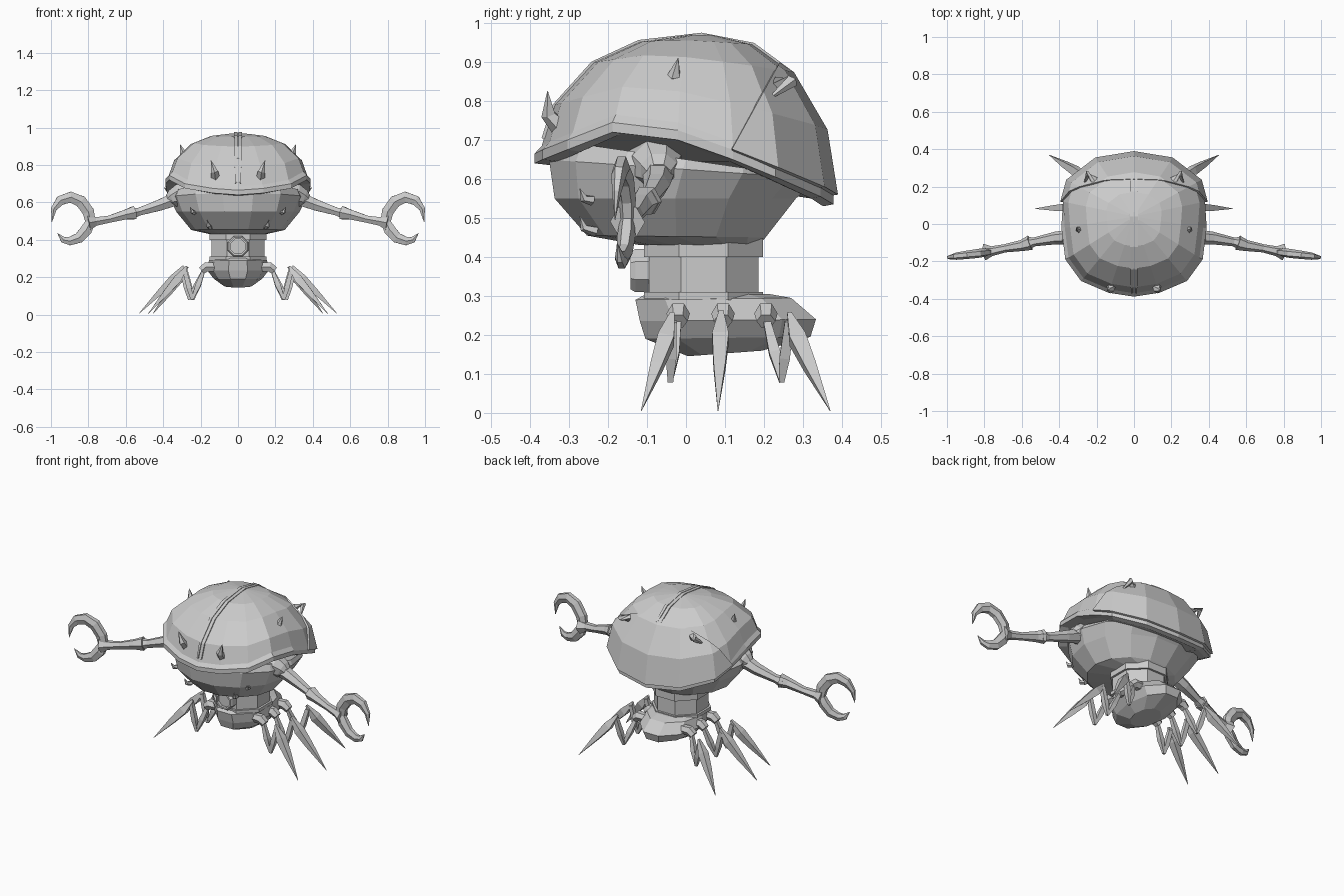
import bpy, bmesh
from math import sin, cos, pi, radians
from mathutils import Vector

cube = bpy.data.objects.get("Cube")
if cube:
    bpy.data.objects.remove(cube)

grey = bpy.data.materials.new("plain_grey")
grey.use_nodes = True
GREY = (0.6, 0.6, 0.6, 1)
grey.diffuse_color = GREY
grey.node_tree.nodes["Principled BSDF"].inputs["Base Color"].default_value = GREY


def loft(name, rings, mirror=False, closed=False):
    """Skin a list of equal point rings; cap the ends or join them in a loop."""
    bm = bmesh.new()
    loops = [[bm.verts.new(p) for p in ring] for ring in rings]
    n = len(loops[0])
    pairs = list(zip(loops, loops[1:])) + ([(loops[-1], loops[0])] if closed else [])
    for a, b in pairs:
        for i in range(n):
            j = (i + 1) % n
            bm.faces.new((a[i], a[j], b[j], b[i]))
    if not closed:
        bm.faces.new(loops[0])
        bm.faces.new(loops[-1])
    bmesh.ops.remove_doubles(bm, verts=bm.verts, dist=0.0005)
    bmesh.ops.recalc_face_normals(bm, faces=bm.faces)
    mesh = bpy.data.meshes.new(name)
    bm.to_mesh(mesh)
    bm.free()
    mesh.materials.append(grey)
    obj = bpy.data.objects.new(name, mesh)
    bpy.context.collection.objects.link(obj)
    if mirror:
        obj.modifiers.new("mirror", "MIRROR").use_clip = False
    return obj


def tube(name, points, radii, sides=5, ref=(0, 1, 0), aspect=1.0, mirror=True):
    """Tapered limb along a path; aspect flattens it along ref."""
    pts = [Vector(p) for p in points]
    rings = []
    for i, p in enumerate(pts):
        t = (pts[min(i + 1, len(pts) - 1)] - pts[max(i - 1, 0)]).normalized()
        u = t.cross(Vector(ref)).normalized()
        v = u.cross(t)
        rings.append([p + radii[i] * (u * cos(a) + v * aspect * sin(a))
                      for a in (2 * pi * (k + 0.5) / sides for k in range(sides))])
    return loft(name, rings, mirror)


def oval(rx, y0, y1, z0, z1=None, sides=14):
    """Horizontal oval ring from y0 (height z0) to y1 (height z1)."""
    z1 = z0 if z1 is None else z1
    ring = []
    for k in range(sides):
        a = 2 * pi * (k + 0.5) / sides
        f = (1 - cos(a)) / 2
        ring.append((rx * sin(a), y0 + (y1 - y0) * f, z0 + (z1 - z0) * f))
    return ring


# Shell rim, from front to back on the left half
HALF = [(0, -.37, .665), (.13, -.35, .675), (.27, -.29, .70), (.35, -.18, .745),
        (.37, -.02, .725), (.38, .12, .675), (.35, .23, .63), (.2, .345, .58), (0, .378, .56)]
RIM = HALF + [(-x, y, z) for x, y, z in HALF[-2:0:-1]]
TOP_Y, TOP_Z = 0.04, 0.97


def dome_point(p, deg, grow=1.0):
    x, y, z = p
    r = max(cos(radians(deg)), 0) ** 0.88
    return (x * r * grow, TOP_Y + (y - TOP_Y) * r * grow,
            z + (TOP_Z - z) * sin(radians(deg)))


def rim_ring(scale, dz):
    return [(x * (scale if y < .1 else min(scale, 1)),
             y * (scale if y < .1 else min(scale, 1)), z + dz) for x, y, z in RIM]


# Domed shell with overhanging lip
dome = [[dome_point(p, d) for p in RIM] for d in (0, 24, 50, 70, 87)]
dome[0] = rim_ring(1.0, .02)
loft("shell", [rim_ring(.93, -.03), rim_ring(1.05, -.025), rim_ring(1.05, 0)] + dome)

# Rear shell plate, cut off by a slanted plane
plate = loft("rear_shell_plate", [[dome_point(p, d, 1.035) for p in RIM] for d in (0, 24, 50, 70)])
bm = bmesh.new()
bm.from_mesh(plate.data)
bmesh.ops.bisect_plane(bm, geom=bm.verts[:] + bm.edges[:] + bm.faces[:],
                       plane_co=(0, .12, .68), plane_no=(0, 1, -.55), clear_inner=True)
caps = [f for f in bm.faces if abs(f.normal.z) > .8 and f.calc_center_median().z < .7]
bmesh.ops.delete(bm, geom=caps, context="FACES_ONLY")
bm.to_mesh(plate.data)
bm.free()
thick = plate.modifiers.new("thickness", "SOLIDIFY")
thick.thickness = 0.025

# Twin ridges along the shell seam
seam = [dome_point(RIM[0], d) for d in (8, 24, 50, 70)] + [(0, TOP_Y, TOP_Z)]
seam += [dome_point(RIM[8], d) for d in (70, 52)]
tube("seam_ridge", [(.011, y, z - .004) for _, y, z in seam],
     [.006, .009, .011, .013, .013, .012, .008], 4, ref=(1, 0, 0))

# Rounded underside of the head
loft("head_bowl", [oval(.15, -.12, .19, .43), oval(.25, -.26, .21, .455, .45),
                   oval(.33, -.345, .29, .55), oval(.365, -.36, .345, .65, .6),
                   oval(.35, -.34, .34, .70, .6)])


# Neck: eight sided collars, column and round front badge
def octagon(r, z):
    return oval(r, .045 - r, .045 + r, z, sides=8)


loft("neck", [octagon(.165, .45), octagon(.165, .40), octagon(.152, .40),
              octagon(.152, .31), octagon(.165, .31), octagon(.165, .29)])


def badge_ring(r, y):
    return [(r * sin(a), y, .365 + r * cos(a)) for a in (pi * (k + .5) / 4 for k in range(8))]


loft("neck_badge", [badge_ring(.06, -.08), badge_ring(.06, -.13), badge_ring(.052, -.142),
                    badge_ring(.042, -.142), badge_ring(.042, -.12), badge_ring(.042, -.08)], closed=True)
loft("badge_disc", [badge_ring(.043, -.08), badge_ring(.043, -.125)])

# Lower body carrying the legs
loft("lower_body", [oval(.075, 0, .2, .145, .16, 10), oval(.13, -.115, .33, .19, .195, 10),
                    oval(.165, -.13, .345, .235, .24, 10), oval(.155, -.14, .28, .29, .295, 10),
                    oval(.12, -.1, .22, .31, .305, 10)])

# Three pairs of legs: hip block, inner strut, long spike
for name, hip_y, low, knee, tip in [
        ("front", -.02, (.245, -.04, .08), (.285, -.035, .235), (.48, -.115, .005)),
        ("middle", .095, (.26, .085, .08), (.30, .09, .24), (.53, .082, .005)),
        ("rear", .205, (.24, .245, .08), (.28, .265, .235), (.455, .37, .005))]:
    hip = Vector((.18, hip_y, .245))
    low, knee, tip = Vector(low), Vector(knee), Vector(tip)
    tube(name + "_hip", [(.12, hip_y, .255), (.17, hip_y, .255), (.195, hip_y, .235)],
         [.026, .03, .024], 6)
    tube(name + "_leg_strut", [hip, hip.lerp(low, .55), low], [.012, .02, .008], 4)
    tube(name + "_leg_link", [low, low.lerp(knee, .4), knee], [.01, .019, .016], 4)
    tube(name + "_leg_spike", [knee + Vector((-.01, 0, .02)), knee.lerp(tip, .2), knee.lerp(tip, .5), tip],
         [.008, .03, .022, .001], 4)

# Arms with flared shoulders
tube("shoulder", [(.26, -.08, .64), (.315, -.075, .635), (.35, -.07, .622), (.37, -.07, .61)],
     [.075, .068, .05, .034], 8)
tube("upper_arm", [(.33, -.07, .62), (.42, -.075, .585), (.53, -.095, .55), (.575, -.105, .54)],
     [.042, .034, .024, .036], 6)
tube("forearm", [(.555, -.1, .545), (.60, -.115, .535), (.69, -.13, .51), (.76, -.145, .498), (.80, -.15, .49)],
     [.04, .03, .022, .026, .045], 6)

# Curved pincers
tube("upper_pincer", [(.785, -.15, .48), (.80, -.152, .55), (.84, -.158, .605), (.895, -.165, .628),
                      (.95, -.172, .61), (.985, -.178, .565), (.995, -.182, .495)],
     [.03, .036, .037, .034, .03, .018, .001], 6, aspect=.65)
tube("lower_pincer", [(.78, -.15, .515), (.81, -.153, .455), (.85, -.158, .41), (.90, -.165, .393),
                      (.935, -.17, .40), (.965, -.176, .435)],
     [.025, .036, .032, .026, .019, .001], 6, aspect=.65)

# Shell horns and small chin spikes
for name, pts, r in [
        ("front_horn", [(.12, -.325, .735), (.125, -.352, .765), (.145, -.355, .825)], .025),
        ("side_horn", [(.27, -.03, .845), (.295, -.03, .865), (.31, -.02, .91)], .022),
        ("rear_horn", [(.21, .235, .84), (.245, .27, .85), (.27, .205, .80)], .022),
        ("chin_spike_upper", [(.235, -.24, .545), (.245, -.262, .55), (.255, -.272, .575)], .014),
        ("chin_spike_lower", [(.15, -.23, .465), (.158, -.262, .475), (.165, -.272, .505)], .014)]:
    tube(name, pts, [r, r * .8, .001], 5, ref=(1, 0, 0))
